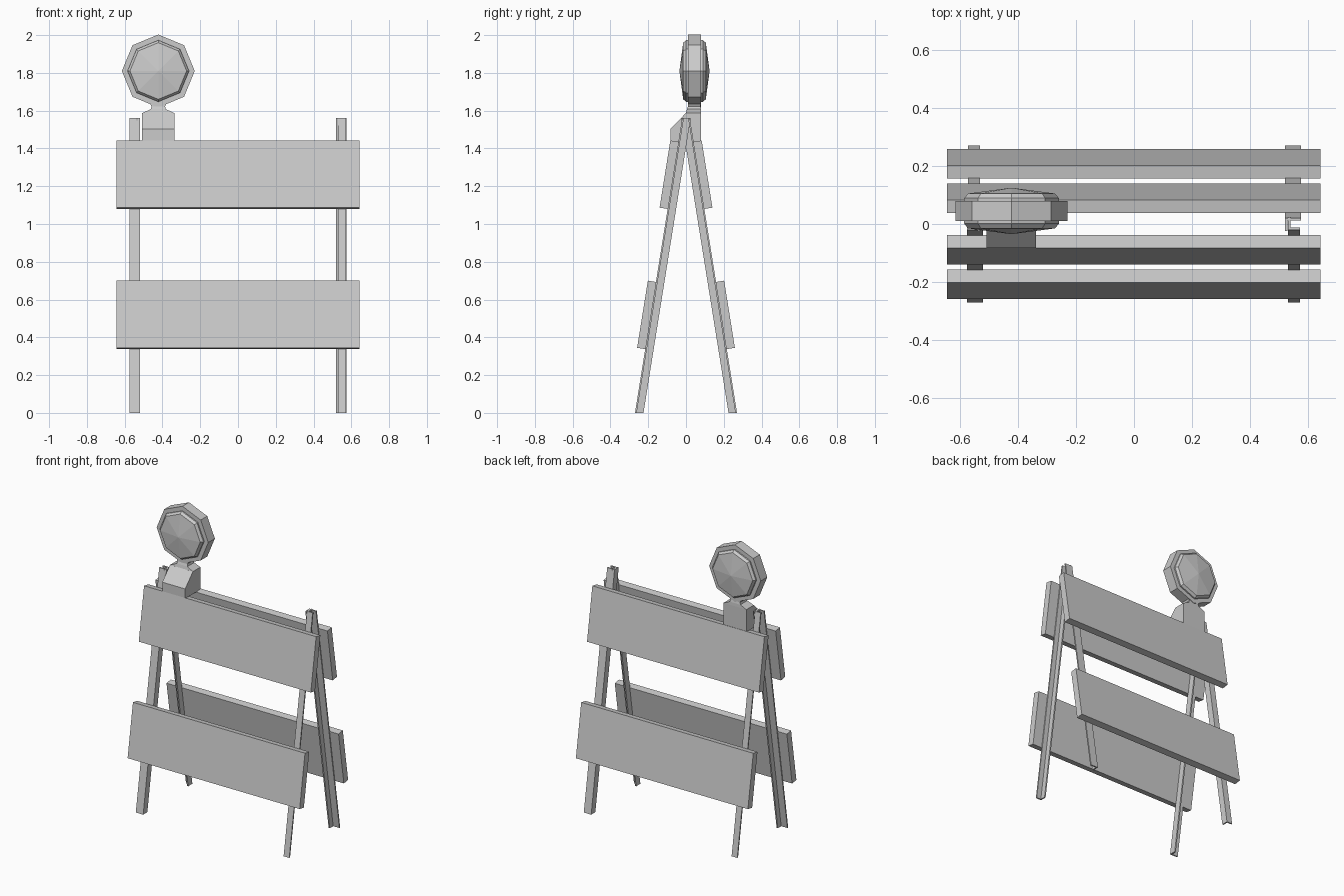
import bpy, bmesh, math
from mathutils import Vector

if "Cube" in bpy.data.objects:
    bpy.data.objects.remove(bpy.data.objects["Cube"])


def finish(name, bm):
    bmesh.ops.recalc_face_normals(bm, faces=bm.faces)
    mesh = bpy.data.meshes.new(name)
    bm.to_mesh(mesh)
    bm.free()
    ob = bpy.data.objects.new(name, mesh)
    bpy.context.collection.objects.link(ob)
    return ob


def loft(name, rings):
    """Skin closed rings of points; a single-point ring becomes an apex."""
    bm = bmesh.new()
    loops = [[bm.verts.new(p) for p in r] for r in rings]
    n = max(len(r) for r in loops)
    for a, b in zip(loops, loops[1:]):
        for i in range(n):
            j = (i + 1) % n
            if len(a) == 1:
                bm.faces.new((a[0], b[i], b[j]))
            elif len(b) == 1:
                bm.faces.new((a[i], a[j], b[0]))
            else:
                bm.faces.new((a[i], a[j], b[j], b[i]))
    for end in (loops[0], loops[-1]):
        if len(end) > 2:
            bm.faces.new(end)
    return finish(name, bm)


SLOPE = 0.16          # inward lean of the legs per unit of height
LEG_H = 1.56


# Folding legs: angle iron, nested pairs, turned 180 degrees for the other side
def leg(name, x0, x1, side, turn):
    t = 0.009
    foot = [(x0, 0.27), (x1, 0.27), (x1, 0.27 - t), (x0 + t, 0.27 - t),
            (x0 + t, 0.225), (x0, 0.225)]
    rings = [[(turn * x, turn * side * (y - SLOPE * z), z) for x, y in foot]
             for z in (0, LEG_H)]
    loft(name, rings)


leg("front_right_leg", 0.53, 0.572, -1, 1)
leg("back_right_leg", 0.52, 0.575, 1, 1)
leg("back_left_leg", 0.53, 0.572, -1, -1)
leg("front_left_leg", 0.52, 0.575, 1, -1)


# Sloping boards, two on each side
def board(name, side, y, z):
    down = Vector((0, SLOPE, -1)).normalized() * 0.36
    inward = Vector((0, -1, -SLOPE)).normalized() * 0.046
    top = Vector((0, y, z))
    section = [top, top + down, top + down + inward, top + inward]
    loft(name, [[(x, side * p.y, p.z) for p in section] for x in (-0.644, 0.642)])


for label, side in (("front", -1), ("back", 1)):
    board(label + "_upper_board", side, 0.083, 1.442)
    board(label + "_lower_board", side, 0.202, 0.70)

# Lamp
CX, CY, CZ = -0.422, 0.045, 1.81


def octagon(r, y):
    return [(CX + r * math.cos(i * math.pi / 4), y, CZ + r * math.sin(i * math.pi / 4))
            for i in range(8)]


loft("lamp_housing", [octagon(0.193, CY - 0.035), octagon(0.193, CY + 0.035)])
for label, s in (("front", -1), ("back", 1)):
    loft(label + "_lens", [octagon(0.163, CY + s * 0.03), octagon(0.163, CY + s * 0.044),
                           octagon(0.15, CY + s * 0.06), [(CX, CY + s * 0.08, CZ)]])

# Battery box with sloped front
profile = [(-0.083, 1.437), (-0.083, 1.503), (0.0, 1.588), (0.08, 1.588), (0.08, 1.437)]
loft("battery_box", [[(x, y, z) for y, z in profile] for x in (-0.508, -0.337)])


# Shoulder of the box and flared neck up to the lamp
def rect(half, y0, y1, z):
    return [(CX - half, y0, z), (CX + half, y0, z), (CX + half, y1, z), (CX - half, y1, z)]


loft("lamp_neck", [rect(0.085, 0.0, 0.08, 1.587), rect(0.04, 0.005, 0.079, 1.608),
                   rect(0.036, 0.01, 0.076, 1.622), rect(0.055, 0.012, 0.078, 1.66)])
